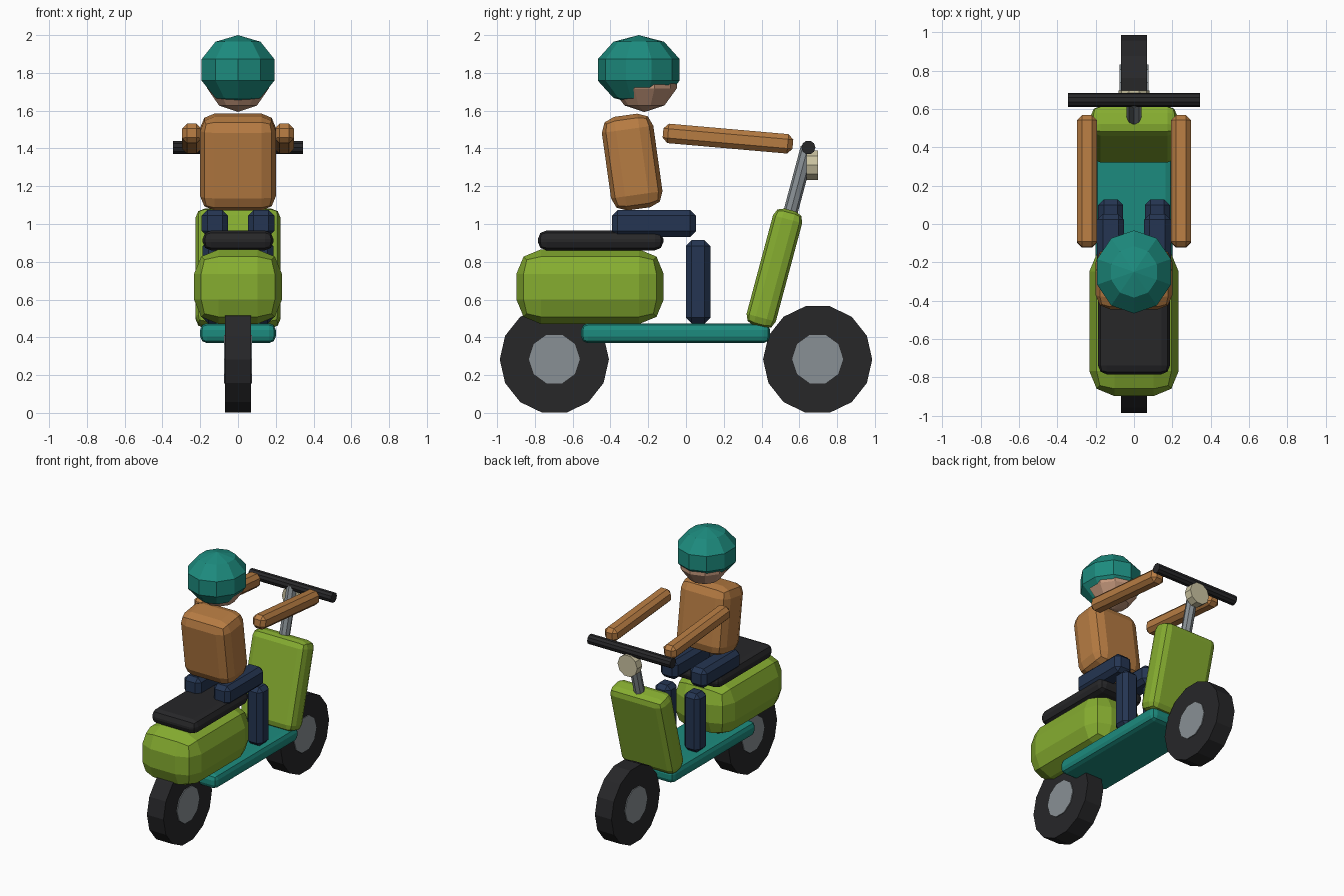
import bpy, bmesh
from math import radians, sin, cos
from mathutils import Matrix

if "Cube" in bpy.data.objects:
    bpy.data.objects.remove(bpy.data.objects["Cube"])


def material(name, rgb):
    m = bpy.data.materials.new(name)
    m.diffuse_color = (*rgb, 1)
    m.use_nodes = True
    m.node_tree.nodes["Principled BSDF"].inputs["Base Color"].default_value = m.diffuse_color
    return m


GREEN = material("green_paint", (0.24, 0.42, 0.03))
TEAL = material("teal_paint", (0.012, 0.26, 0.21))
BLACK = material("black_rubber", (0.02, 0.02, 0.022))
NAVY = material("navy_cloth", (0.018, 0.036, 0.085))
ORANGE = material("orange_cloth", (0.47, 0.2, 0.055))
SKIN = material("skin", (0.55, 0.31, 0.2))
CREAM = material("cream_glass", (0.6, 0.55, 0.36))
METAL = material("metal", (0.25, 0.28, 0.3))


def finish(name, bm, mat, loc, tilt=0):
    bmesh.ops.recalc_face_normals(bm, faces=bm.faces[:])
    me = bpy.data.meshes.new(name)
    bm.to_mesh(me)
    bm.free()
    me.materials.append(mat)
    ob = bpy.data.objects.new(name, me)
    ob.location = loc
    ob.rotation_euler.x = radians(tilt)
    bpy.context.collection.objects.link(ob)
    return ob


def box(name, mat, size, loc, bevel, segments=2, tilt=0):
    bm = bmesh.new()
    bmesh.ops.create_cube(bm, size=1, matrix=Matrix.Diagonal((*size, 1)))
    bmesh.ops.bevel(bm, geom=bm.edges[:], offset=bevel, segments=segments,
                    profile=0.5, affect='EDGES')
    return finish(name, bm, mat, loc, tilt)


def cylinder(name, mat, radius, depth, sides, loc, axis='Z', tilt=0):
    bm = bmesh.new()
    turn = {'X': Matrix.Rotation(radians(90), 4, 'Y'),
            'Y': Matrix.Rotation(radians(90), 4, 'X'),
            'Z': Matrix.Identity(4)}[axis]
    if axis == 'X':  # put a corner at the front and back of the wheel
        turn = turn @ Matrix.Rotation(radians(90), 4, 'Z')
    bm_circle = bmesh.ops.create_cone(bm, cap_ends=True, segments=sides, radius1=radius,
                                      radius2=radius, depth=depth)
    # align the first corner with local +x before turning
    first = max(bm_circle['verts'], key=lambda v: v.co.y)
    off = Matrix.Rotation(-first.co.xy.angle_signed((0, 1)) * 0, 4, 'Z')
    if abs(first.co.x) < 1e-5:
        off = Matrix.Rotation(radians(-90), 4, 'Z')
    bm.transform(turn @ off)
    return finish(name, bm, mat, loc, tilt)


def sphere(name, mat, radii, loc):
    bm = bmesh.new()
    bmesh.ops.create_uvsphere(bm, u_segments=10, v_segments=5, radius=1)
    if not any(abs(v.co.x) < 1e-4 and v.co.y > 0.5 for v in bm.verts):
        bm.transform(Matrix.Rotation(radians(90), 4, 'Z'))
    bm.transform(Matrix.Diagonal((*radii, 1)))
    return finish(name, bm, mat, loc)


# Wheels with hubs
for end, y in (("rear", -0.697), ("front", 0.697)):
    cylinder(end + "_wheel", BLACK, 0.289, 0.138, 14, (0, y, 0.283), 'X')
    cylinder(end + "_hub", METAL, 0.135, 0.15, 10, (0, y, 0.285), 'X')

# Scooter body
box("floorboard", TEAL, (0.40, 1.0, 0.105), (0, -0.055, 0.422), 0.035)
box("rear_body", GREEN, (0.466, 0.78, 0.395), (0, -0.508, 0.668), 0.13)
box("seat", BLACK, (0.375, 0.665, 0.105), (0, -0.452, 0.913), 0.045)
box("leg_shield", GREEN, (0.45, 0.16, 0.64), (0, 0.468, 0.765), 0.05, tilt=-15)

# Steering: column, bar and lamp
cylinder("steering_column", METAL, 0.038, 0.5, 8,
         (0, 0.645 - 0.25 * sin(radians(15)), 1.405 - 0.25 * cos(radians(15))), tilt=-15)
cylinder("handlebar", BLACK, 0.037, 0.69, 10, (0, 0.648, 1.405), 'X')
cylinder("headlight", CREAM, 0.082, 0.06, 10, (0, 0.668, 1.312), 'Y')

# Rider: torso, head and helmet
box("torso", ORANGE, (0.40, 0.275, 0.5), (0, -0.285, 1.328), 0.075, tilt=8)
sphere("head", SKIN, (0.18, 0.18, 0.18), (0, -0.22, 1.773))
sphere("helmet", TEAL, (0.213, 0.228, 0.184), (0, -0.25, 1.816))

# Rider: paired limbs
for side, s in (("left", -1), ("right", 1)):
    box(side + "_thigh", NAVY, (0.14, 0.445, 0.142), (s * 0.122, -0.17, 1.003), 0.03, 1)
    box(side + "_shin", NAVY, (0.13, 0.13, 0.44), (s * 0.122, 0.064, 0.694), 0.03, 1)
    box(side + "_arm", ORANGE, (0.105, 0.69, 0.103), (s * 0.245, 0.222, 1.452), 0.027, 1, tilt=-5)
